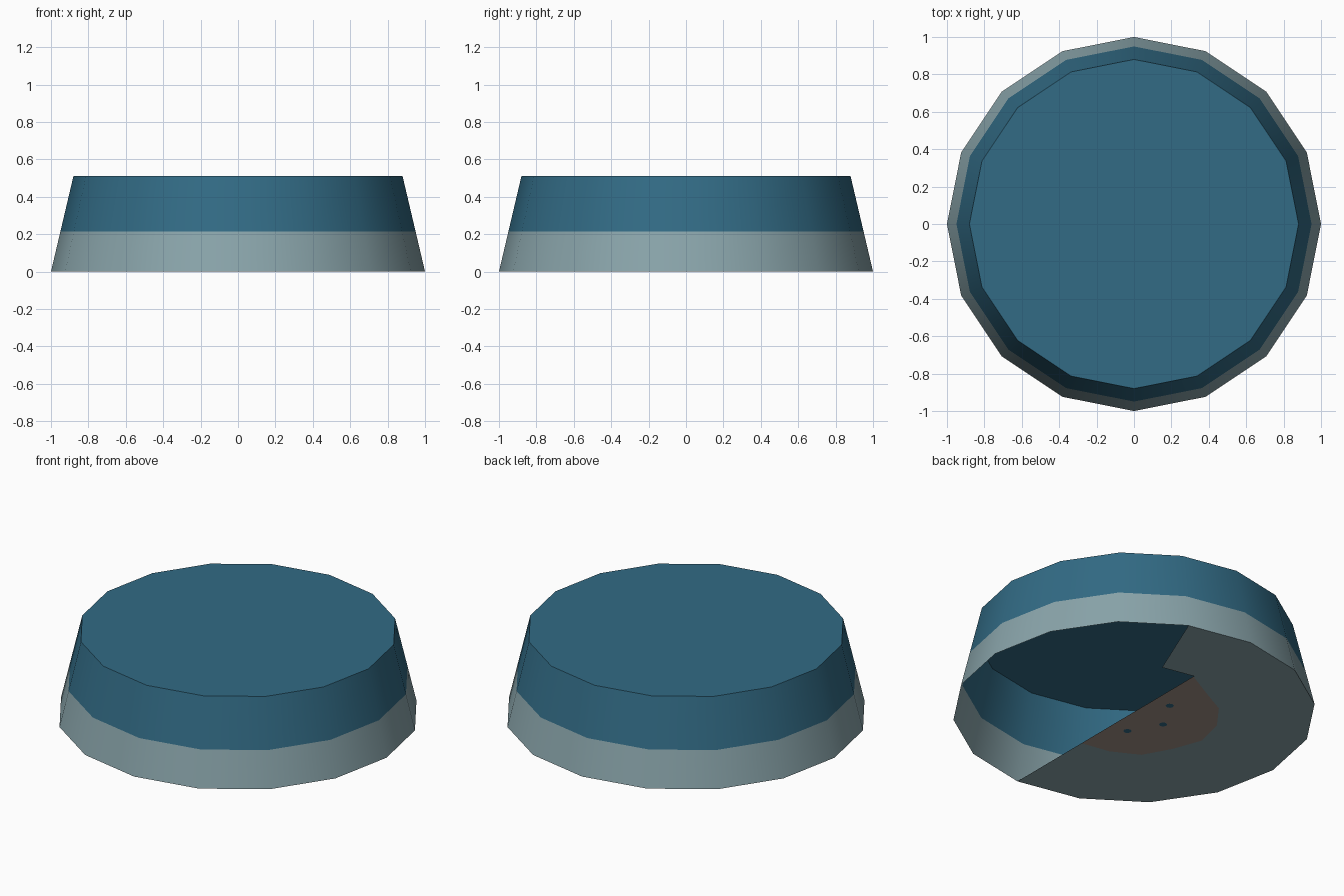
import bpy, bmesh, math

if "Cube" in bpy.data.objects:
    bpy.data.objects.remove(bpy.data.objects["Cube"])

SIDES = 16
HEIGHT, BAND = 0.51, 0.215


def srgb(r, g, b):
    f = lambda c: c / 12.92 if c <= 0.04045 else ((c + 0.055) / 1.055) ** 2.4
    return tuple(f(c / 255) for c in (r, g, b)) + (1.0,)


def material(name, rgb):
    m = bpy.data.materials.new(name)
    m.diffuse_color = srgb(*rgb)
    m.use_nodes = True
    m.node_tree.nodes["Principled BSDF"].inputs["Base Color"].default_value = m.diffuse_color
    return m


BLUE = material("deep blue", (50, 107, 133))
GREY = material("pale grey", (138, 165, 171))
BROWN = material("dull brown", (163, 146, 136))


def polar(r, k, z):
    a = 2 * math.pi * k / SIDES
    return (r * math.cos(a), r * math.sin(a), z)


def make_object(name, bm, mats):
    me = bpy.data.meshes.new(name)
    bm.to_mesh(me)
    bm.free()
    for m in mats:
        me.materials.append(m)
    ob = bpy.data.objects.new(name, me)
    bpy.context.collection.objects.link(ob)
    return ob


# Hollow tapered shell: grey lower band, blue upper band and closed blue top
bm = bmesh.new()
profile = [(1.0, 0), (1 - 0.12 * BAND / HEIGHT, BAND), (0.88, HEIGHT)]
rings = [[bm.verts.new(polar(r, k, z)) for k in range(SIDES)] for r, z in profile]
for i in range(2):
    for k in range(SIDES):
        n = (k + 1) % SIDES
        f = bm.faces.new((rings[i][k], rings[i][n], rings[i + 1][n], rings[i + 1][k]))
        f.material_index = i
bm.faces.new(rings[2]).material_index = 1
shell = make_object("shell", bm, [GREY, BLUE])
bpy.context.view_layer.objects.active = shell
shell.select_set(True)
bpy.ops.object.shade_smooth_by_angle(angle=math.radians(35))

# Partial underside: outer ring sectors, then the left half with a ragged brown patch
bm = bmesh.new()
INNER = 0.515
patch = [0.51, 0.45, 0.47, 0.48, 0.49, 0.46, 0.475, 0.455, 0.45]  # radii from back to front
outer = {k: bm.verts.new(polar(1.0, k, 0)) for k in range(3, 13)}
inner = {k: bm.verts.new(polar(INNER, k, 0)) for k in range(3, 13)}
core = {k: bm.verts.new(polar(patch[k - 4], k, 0)) for k in range(4, 13)}
centre = bm.verts.new((0, 0, 0))
for k in range(3, 12):
    bm.faces.new((outer[k + 1], outer[k], inner[k], inner[k + 1]))
for k in range(4, 12):
    bm.faces.new((inner[k + 1], inner[k], core[k], core[k + 1]))
    bm.faces.new((core[k + 1], core[k], centre)).material_index = 1
make_object("underside", bm, [GREY, BROWN])

# Three small blue spots on the brown patch
bm = bmesh.new()
for deg in (120, 180, 240):
    a = math.radians(deg)
    cx, cy = 0.21 * math.cos(a), 0.21 * math.sin(a)
    vs = [bm.verts.new((cx + 0.023 * math.cos(t * math.pi / 4),
                        cy + 0.023 * math.sin(t * math.pi / 4), -0.002)) for t in range(8)]
    bm.faces.new(vs[::-1])
make_object("underside_spots", bm, [BLUE])
